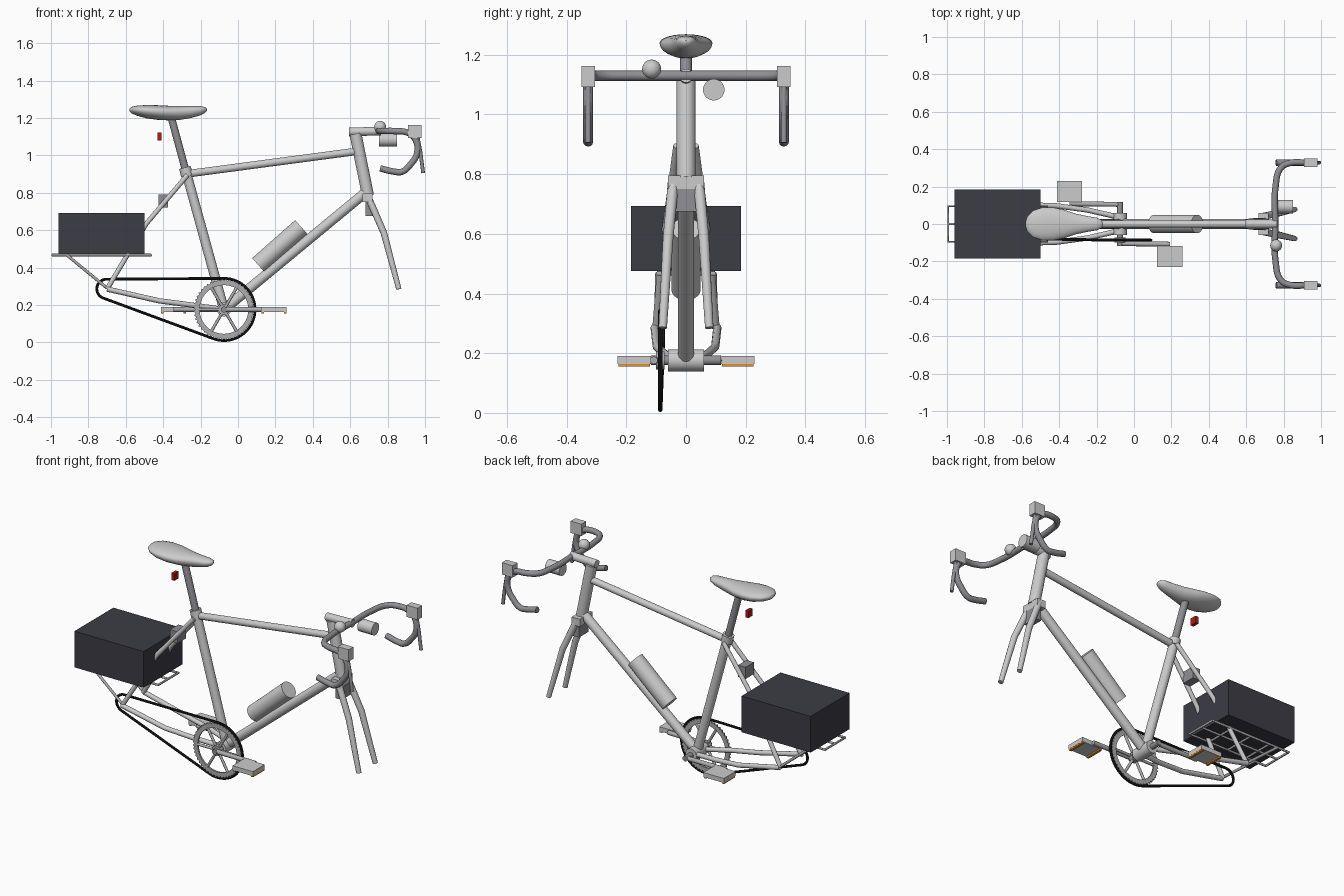
import bpy, bmesh, math
from mathutils import Vector

if "Cube" in bpy.data.objects:
    bpy.data.objects.remove(bpy.data.objects["Cube"])


def mat(name, r, g, b):
    m = bpy.data.materials.new(name)
    m.diffuse_color = (r, g, b, 1)
    m.use_nodes = True
    m.node_tree.nodes["Principled BSDF"].inputs["Base Color"].default_value = m.diffuse_color
    return m


LIGHT = mat("light grey", 0.60, 0.60, 0.60)
METAL = mat("dark metal", 0.28, 0.28, 0.30)
STEEL = mat("steel", 0.42, 0.42, 0.43)
CASE = mat("charcoal", 0.045, 0.045, 0.06)
BLACK = mat("chain black", 0.012, 0.012, 0.014)
RED = mat("lamp red", 0.45, 0.01, 0.01)
ORANGE = mat("reflector orange", 0.85, 0.30, 0.02)


def finish(ob, m, smooth=True):
    ob.data.materials.clear()
    ob.data.materials.append(m)
    bpy.ops.object.select_all(action='DESELECT')
    ob.select_set(True)
    bpy.context.view_layer.objects.active = ob
    if smooth:
        bpy.ops.object.shade_smooth_by_angle(angle=math.radians(40))
    return ob


def tube(name, pts, r, m, cyclic=False, curved=False, radii=None, res=4):
    """Round tube along a path, turned into a mesh."""
    cu = bpy.data.curves.new(name, 'CURVE')
    cu.dimensions = '3D'
    cu.bevel_depth, cu.bevel_resolution, cu.use_fill_caps = r, res, True
    cu.resolution_u = 8
    radii = radii or [1] * len(pts)
    if curved:
        sp = cu.splines.new('BEZIER')
        sp.bezier_points.add(len(pts) - 1)
        for bp, p, k in zip(sp.bezier_points, pts, radii):
            bp.co, bp.radius = p, k
            bp.handle_left_type = bp.handle_right_type = 'AUTO'
    else:
        sp = cu.splines.new('POLY')
        sp.points.add(len(pts) - 1)
        for q, p, k in zip(sp.points, pts, radii):
            q.co, q.radius = (*p, 1), k
    sp.use_cyclic_u = cyclic
    ob = bpy.data.objects.new(name, cu)
    bpy.context.collection.objects.link(ob)
    bpy.ops.object.select_all(action='DESELECT')
    ob.select_set(True)
    bpy.context.view_layer.objects.active = ob
    bpy.ops.object.convert(target='MESH')
    return finish(bpy.context.object, m)


def rod(name, a, b, r, m, sides=28):
    a, b = Vector(a), Vector(b)
    bpy.ops.mesh.primitive_cylinder_add(vertices=sides, radius=r, depth=(b - a).length, location=(a + b) / 2)
    ob = bpy.context.object
    ob.name = name
    ob.rotation_mode = 'QUATERNION'
    ob.rotation_quaternion = (b - a).to_track_quat('Z', 'Y')
    return finish(ob, m)


def box(name, x, y, z, m):
    """Box from (min, max) pairs."""
    bpy.ops.mesh.primitive_cube_add(size=1, location=[(p[0] + p[1]) / 2 for p in (x, y, z)])
    ob = bpy.context.object
    ob.name = name
    ob.scale = [p[1] - p[0] for p in (x, y, z)]
    return finish(ob, m, False)


def mesh_object(name, bm, m):
    bmesh.ops.recalc_face_normals(bm, faces=bm.faces)
    me = bpy.data.meshes.new(name)
    bm.to_mesh(me)
    bm.free()
    ob = bpy.data.objects.new(name, me)
    bpy.context.collection.objects.link(ob)
    return finish(ob, m)


# Main frame
BX, BZ = -0.075, 0.176
rod("seat_tube", (BX, 0, BZ), (-0.28, 0, 0.92), 0.026, LIGHT)
rod("seat_collar", (-0.272, 0, 0.89), (-0.284, 0, 0.935), 0.032, LIGHT)
rod("seat_post", (-0.28, 0, 0.92), (-0.36, 0, 1.215), 0.020, METAL)
rod("top_tube", (-0.28, 0, 0.90), (0.64, 0, 1.022), 0.020, LIGHT)
rod("down_tube", (BX, 0, BZ), (0.68, 0, 0.80), 0.027, LIGHT)
rod("head_tube", (0.628, 0, 1.115), (0.695, 0, 0.785), 0.032, LIGHT)
rod("bottom_bracket", (BX, -0.06, BZ), (BX, 0.06, BZ), 0.037, LIGHT)

# Fork crown and brakes
box("fork_crown", (0.665, 0.72), (-0.06, 0.06), (0.75, 0.795), LIGHT)
box("front_brake", (0.682, 0.722), (-0.045, 0.045), (0.675, 0.75), METAL)
box("rear_brake", (-0.425, -0.375), (-0.04, 0.04), (0.72, 0.79), METAL)

# Paired frame parts, bars, levers
for s, side in ((-1, "right"), (1, "left")):
    tube(side + "_fork_blade", [(0.695, s * 0.042, 0.78), (0.78, s * 0.06, 0.585), (0.86, s * 0.078, 0.285)],
         0.018, LIGHT, radii=[1.05, 1, 0.8])
    tube(side + "_chain_stay", [(BX, s * 0.035, BZ), (-0.25, s * 0.075, 0.20), (-0.42, s * 0.098, 0.222),
                                (-0.70, s * 0.105, 0.285)], 0.014, LIGHT)
    tube(side + "_seat_stay", [(-0.27, s * 0.03, 0.895), (-0.49, s * 0.065, 0.635), (-0.59, s * 0.085, 0.47),
                               (-0.70, s * 0.10, 0.285)], 0.013, LIGHT)
    tube(side + "_drop_bar", [(0.755, 0, 1.13), (0.757, s * 0.2, 1.13), (0.785, s * 0.30, 1.13),
                              (0.83, s * 0.325, 1.13), (0.92, s * 0.328, 1.115), (0.955, s * 0.328, 1.07),
                              (0.957, s * 0.328, 1.01), (0.925, s * 0.328, 0.955), (0.875, s * 0.328, 0.912),
                              (0.835, s * 0.328, 0.913), (0.76, s * 0.328, 0.93)], 0.017, METAL, curved=True)
    box(side + "_hood", (0.91, 0.982), sorted((s * 0.305, s * 0.35)), (1.092, 1.163), LIGHT)
    tube(side + "_brake_lever", [(0.96, s * 0.328, 1.10), (0.975, s * 0.328, 1.02), (0.99, s * 0.328, 0.905)],
         0.010, METAL)

    # Cranks and pedals, front on the right and back on the left
    f = -s
    px = 0.192 if s < 0 else -0.345
    tube(side + "_crank", [(BX, s * 0.105, BZ), (px, s * 0.108, BZ)], 0.013, STEEL)
    box(side + "_pedal", (px - 0.068, px + 0.068), sorted((s * 0.117, s * 0.23)), (0.163, 0.19), LIGHT)
    for e in (-1, 1):
        box(side + "_pedal_reflector", (px + e * 0.06 - 0.007, px + e * 0.06 + 0.007),
            sorted((s * 0.12, s * 0.227)), (0.155, 0.163), ORANGE)
rod("crank_axle", (BX, -0.118, BZ), (BX, 0.118, BZ), 0.016, METAL)

# Stem, lamp, bell, bottle, tail lamp
rod("stem", (0.593, 0, 1.125), (0.765, 0, 1.13), 0.023, LIGHT)
rod("front_lamp", (0.755, 0.093, 1.083), (0.85, 0.093, 1.083), 0.036, LIGHT)
bpy.ops.mesh.primitive_uv_sphere_add(segments=24, ring_count=12, radius=0.032, location=(0.76, -0.115, 1.152))
bpy.context.object.name = "bell"
finish(bpy.context.object, LIGHT)
rod("bottle", (0.108, 0, 0.414), (0.338, 0, 0.617), 0.049, LIGHT, 36)
box("tail_lamp", (-0.43, -0.41), (-0.02, 0.02), (1.08, 1.122), RED)

# Saddle: rings lofted along x (x, half width, top, bottom)
rings = [(-0.580, 0.012, 1.250, 1.235), (-0.570, 0.042, 1.259, 1.225), (-0.54, 0.072, 1.266, 1.212),
         (-0.49, 0.088, 1.269, 1.198), (-0.43, 0.088, 1.268, 1.190), (-0.37, 0.075, 1.265, 1.187),
         (-0.31, 0.055, 1.264, 1.190), (-0.25, 0.042, 1.264, 1.200), (-0.20, 0.034, 1.263, 1.214),
         (-0.175, 0.022, 1.258, 1.228), (-0.165, 0.006, 1.248, 1.240)]
bm = bmesh.new()
N = 24
loops = []
for x, w, t, b in rings:
    mid = b + (t - b) * 0.6
    loop = []
    for i in range(N):
        a = 2 * math.pi * i / N
        h = (t - mid) if math.sin(a) > 0 else (mid - b)
        loop.append(bm.verts.new((x, w * math.cos(a), mid + h * math.sin(a))))
    loops.append(loop)
for p, q in zip(loops, loops[1:]):
    for i in range(N):
        bm.faces.new((p[i], p[(i + 1) % N], q[(i + 1) % N], q[i]))
bm.faces.new(loops[0])
bm.faces.new(loops[-1])
mesh_object("saddle", bm, LIGHT)

# Chainring: toothed annulus with spider arms
RY = -0.086
bm = bmesh.new()
T = 96
prof = []
for i in range(T):
    a = 2 * math.pi * i / T
    ro = 0.163 if i % 2 else 0.154
    prof.append([bm.verts.new((BX + r * math.cos(a), y, BZ + r * math.sin(a)))
                 for r, y in ((ro, RY - 0.005), (ro, RY + 0.005), (0.13, RY + 0.005), (0.13, RY - 0.005))])
for i in range(T):
    p, q = prof[i], prof[(i + 1) % T]
    for k in range(4):
        bm.faces.new((p[k], p[(k + 1) % 4], q[(k + 1) % 4], q[k]))
mesh_object("chainring", bm, STEEL)
for i in range(6):
    a = math.pi / 3 * i
    rod("chainring_arm", (BX, RY, BZ), (BX + 0.135 * math.cos(a), RY, BZ + 0.135 * math.sin(a)), 0.008, STEEL, 12)
rod("chainring_hub", (BX, RY - 0.014, BZ), (BX, RY + 0.014, BZ), 0.03, STEEL)

# Chain: belt around the chainring and the rear axle
SX, SZ, rs, rc = -0.703, 0.286, 0.052, 0.166
d = math.hypot(BX - SX, BZ - SZ)
phi = math.atan2(BZ - SZ, BX - SX)
beta = math.acos((rs - rc) / d)
path = []
for i in range(33):
    a = phi + beta - 2 * beta * i / 32
    path.append((BX + rc * math.cos(a), RY, BZ + rc * math.sin(a)))
for i in range(17):
    a = phi - beta - (2 * math.pi - 2 * beta) * i / 16
    path.append((SX + rs * math.cos(a), -0.078, SZ + rs * math.sin(a)))
tube("chain", path, 0.0075, BLACK, cyclic=True, res=2)

# Rear rack and cargo box
RZ = 0.467
tube("rack_hoop", [(-0.993, -0.095, RZ), (-0.993, 0.095, RZ), (-0.465, 0.095, RZ), (-0.465, -0.095, RZ)],
     0.007, STEEL, cyclic=True)
for x in (-0.86, -0.73, -0.60):
    rod("rack_crossbar", (x, -0.095, RZ), (x, 0.095, RZ), 0.006, STEEL, 12)
rod("rack_spine", (-0.993, 0, RZ), (-0.465, 0, RZ), 0.006, STEEL, 12)
for s in (-1, 1):
    rod("rack_leg", (-0.70, s * 0.10, 0.29), (-0.915, s * 0.095, RZ), 0.008, STEEL, 12)
box("cargo_box", (-0.96, -0.50), (-0.185, 0.185), (0.475, 0.693), CASE)
